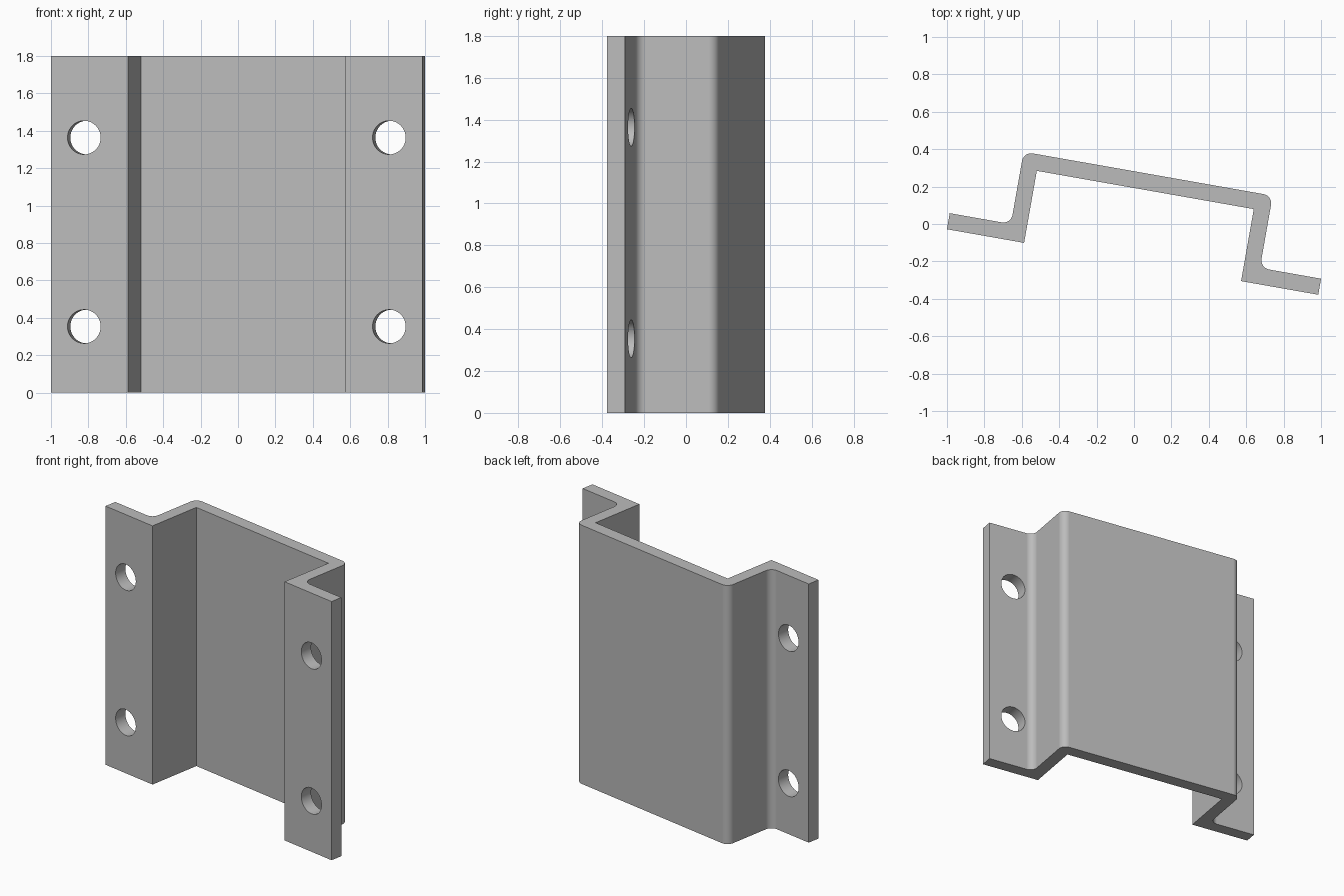
import bpy
import bmesh
import math
from mathutils import Matrix

default = bpy.data.objects.get("Cube")
if default:
    bpy.data.objects.remove(default, do_unlink=True)

HEIGHT = 1.8
TILT = math.radians(-10)
OUTER, INNER, TIP = 0.676, 0.589, 1.008       # wall faces and flange tip
BACK, WEB, STEP, FRONT = 0.281, 0.193, -0.111, -0.198
HOLE_X, HOLE_R = 0.828, 0.09

steel = bpy.data.materials.new("plain grey")
steel.use_nodes = True
grey = (0.5, 0.5, 0.5, 1)
steel.diffuse_color = grey
steel.node_tree.nodes["Principled BSDF"].inputs["Base Color"].default_value = grey


def make_object(name, bm):
    bmesh.ops.recalc_face_normals(bm, faces=bm.faces)
    mesh = bpy.data.meshes.new(name)
    bm.to_mesh(mesh)
    bm.free()
    mesh.materials.append(steel)
    obj = bpy.data.objects.new(name, mesh)
    bpy.context.collection.objects.link(obj)
    return obj


# Hat-section profile: right half, then its mirror image, extruded upwards
half = [(OUTER, BACK), (OUTER, STEP), (TIP, STEP), (TIP, FRONT),
        (INNER, FRONT), (INNER, WEB)]
profile = half + [(-x, y) for x, y in reversed(half)]
bm = bmesh.new()
base = bm.faces.new([bm.verts.new((x, y, 0)) for x, y in profile])
grown = bmesh.ops.extrude_face_region(bm, geom=[base])
for v in grown["geom"]:
    if isinstance(v, bmesh.types.BMVert):
        v.co.z = HEIGHT

# Round the bends on the back side
bends = [e for e in bm.edges
         if abs(e.verts[0].co.z - e.verts[1].co.z) > 1
         and abs(abs(e.verts[0].co.x) - OUTER) < 0.01]
bmesh.ops.bevel(bm, geom=bends, offset=0.05, offset_type='OFFSET',
                segments=8, profile=0.5, affect='EDGES')
bracket = make_object("bracket", bm)

# Bolt holes through both flanges
bm = bmesh.new()
for side in (-1, 1):
    for z in (0.354, 1.364):
        place = (Matrix.Translation((side * HOLE_X, (STEP + FRONT) / 2, z))
                 @ Matrix.Rotation(math.pi / 2, 4, 'X'))
        bmesh.ops.create_cone(bm, cap_ends=True, segments=48, radius1=HOLE_R,
                              radius2=HOLE_R, depth=0.3, matrix=place)
cutter = make_object("hole_cutter", bm)
cutter.hide_render = True

bpy.ops.object.select_all(action='DESELECT')
bracket.select_set(True)
bpy.context.view_layer.objects.active = bracket
cut = bracket.modifiers.new("bolt holes", 'BOOLEAN')
cut.operation = 'DIFFERENCE'
cut.solver = 'EXACT'
cut.object = cutter
bpy.ops.object.modifier_apply(modifier=cut.name)
bpy.data.objects.remove(cutter, do_unlink=True)

# Turn the section, then centre it
mesh = bracket.data
mesh.transform(Matrix.Rotation(TILT, 4, 'Z'))
xs = [v.co.x for v in mesh.vertices]
ys = [v.co.y for v in mesh.vertices]
mesh.transform(Matrix.Translation((-(min(xs) + max(xs)) / 2,
                                   -(min(ys) + max(ys)) / 2, 0)))

# Smooth bends, flat plates
bpy.ops.object.shade_smooth_by_angle(angle=math.radians(30))
normals = bracket.modifiers.new("flat plates", 'WEIGHTED_NORMAL')
normals.keep_sharp = True
